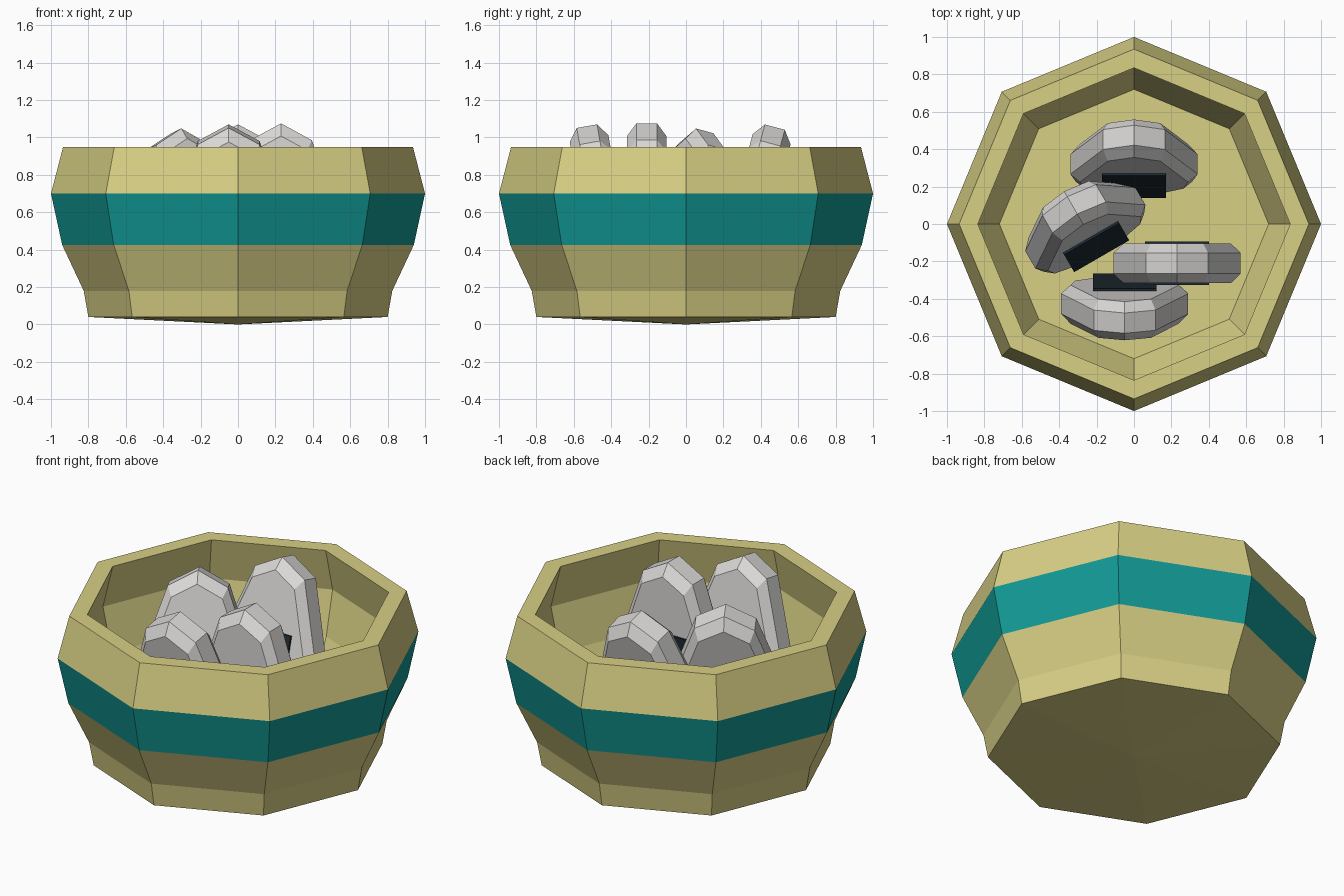
import bpy, bmesh, math
from mathutils import Matrix, Vector

if "Cube" in bpy.data.objects:
    bpy.data.objects.remove(bpy.data.objects["Cube"])


def material(name, rgb):
    m = bpy.data.materials.new(name)
    m.diffuse_color = (*rgb, 1)
    m.use_nodes = True
    m.node_tree.nodes["Principled BSDF"].inputs["Base Color"].default_value = m.diffuse_color
    return m


KHAKI = material("khaki", (0.69, 0.63, 0.235))
TEAL = material("teal", (0.006, 0.32, 0.30))
RICE = material("rice_white", (0.70, 0.69, 0.68))
SEAWEED = material("seaweed_black", (0.012, 0.022, 0.032))


def finish(name, bm, mats):
    bmesh.ops.recalc_face_normals(bm, faces=bm.faces)
    me = bpy.data.meshes.new(name)
    bm.to_mesh(me)
    bm.free()
    for m in mats:
        me.materials.append(m)
    ob = bpy.data.objects.new(name, me)
    bpy.context.collection.objects.link(ob)
    return ob


def bridge(bm, a, b, mat=0):
    n = len(a)
    for i in range(n):
        f = bm.faces.new((a[i], a[(i + 1) % n], b[(i + 1) % n], b[i]))
        f.material_index = mat


# Bowl: eight-sided lathe, outside from the foot up, over the rim, down inside
SIDES = 8
profile = [(0.80, 0.04), (0.825, 0.18), (0.94, 0.425), (1.0, 0.70), (0.935, 0.95),
           (0.835, 0.95), (0.90, 0.69), (0.84, 0.43), (0.72, 0.18)]
BAND = 2  # profile segment painted teal
bm = bmesh.new()
rings = []
for r, z in profile:
    rings.append([bm.verts.new((r * math.cos(math.tau * i / SIDES),
                                r * math.sin(math.tau * i / SIDES), z)) for i in range(SIDES)])
for k in range(len(rings) - 1):
    bridge(bm, rings[k], rings[k + 1], 1 if k == BAND else 0)
tip = bm.verts.new((0, 0, 0))
for i in range(SIDES):
    bm.faces.new((rings[0][(i + 1) % SIDES], rings[0][i], tip))
bm.faces.new(rings[-1])
finish("bowl", bm, [KHAKI, TEAL])

# Rice ball: rounded triangle with chamfered faces, apex at the local origin
half = [(0.165, -0.09), (0.34, -0.60), (0.31, -0.76), (0.20, -0.85)]
outline = [(0, 0)] + half + [(-x, z) for x, z in reversed(half)]
layers = [(-0.105, 0.85), (-0.055, 1.0), (0.055, 1.0), (0.105, 0.85)]  # depth, scale
MID = -0.45


def rice_ball(name, matrix):
    bm = bmesh.new()
    loops = [[bm.verts.new((x * s, y, MID + (z - MID) * s)) for x, z in outline]
             for y, s in layers]
    for a, b in zip(loops, loops[1:]):
        bridge(bm, a, b)
    bm.faces.new(loops[0])
    bm.faces.new(loops[-1])
    finish(name, bm, [RICE]).matrix_world = matrix


# Seaweed wrap: thin block around the lower part of the rice ball
def wrap(name, matrix):
    bm = bmesh.new()
    bmesh.ops.create_cube(bm, size=1)
    bmesh.ops.scale(bm, vec=(0.34, 0.234, 0.46), verts=bm.verts)
    bmesh.ops.translate(bm, vec=(0, 0, -0.63), verts=bm.verts)
    finish(name, bm, [SEAWEED]).matrix_world = matrix


# Apex position, turn about z, backward lean (degrees)
places = [((0.23, -0.21, 1.075), 0, 0),
          ((0.0, 0.475, 1.055), 0, 15),
          ((-0.05, -0.53, 1.06), 0, -10),
          ((-0.33, 0.10, 1.035), 30, 13.5)]
for i, (pos, turn, lean) in enumerate(places, 1):
    m = (Matrix.Translation(Vector(pos)) @ Matrix.Rotation(math.radians(turn), 4, 'Z')
         @ Matrix.Rotation(math.radians(-lean), 4, 'X'))
    rice_ball(f"rice_ball_{i}", m)
    wrap(f"seaweed_wrap_{i}", m)
